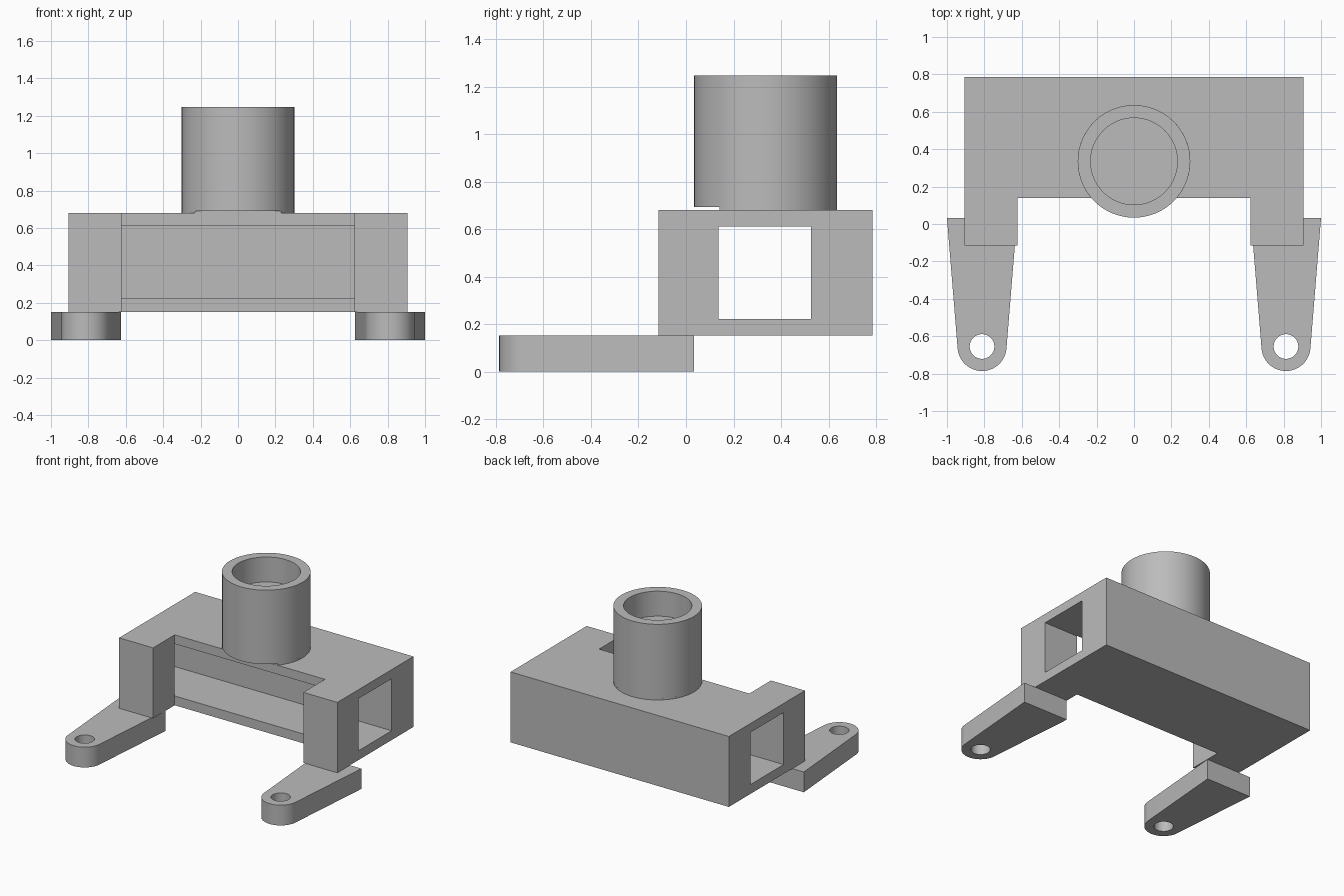
import bpy, bmesh, math

old = bpy.data.objects.get("Cube")
if old:
    bpy.data.objects.remove(old, do_unlink=True)

grey = bpy.data.materials.new("plain grey")
grey.use_nodes = True
grey.diffuse_color = (0.5, 0.5, 0.5, 1)
grey.node_tree.nodes["Principled BSDF"].inputs["Base Color"].default_value = (0.5, 0.5, 0.5, 1)


def arc(cx, cy, r, start, end, n):
    """Points along an arc, angles in radians, both ends included."""
    return [(cx + r * math.cos(start + (end - start) * i / n),
             cy + r * math.sin(start + (end - start) * i / n)) for i in range(n + 1)]


def circle(cx, cy, r, n=64):
    return arc(cx, cy, r, 0, math.tau, n)[:-1]


def prism(name, outline, z0, z1):
    """Extrude a flat outline straight up."""
    bm = bmesh.new()
    base = bm.faces.new([bm.verts.new((x, y, z0)) for x, y in outline])
    ext = bmesh.ops.extrude_face_region(bm, geom=[base])
    top = [v for v in ext["geom"] if isinstance(v, bmesh.types.BMVert)]
    bmesh.ops.translate(bm, verts=top, vec=(0, 0, z1 - z0))
    bmesh.ops.recalc_face_normals(bm, faces=bm.faces)
    mesh = bpy.data.meshes.new(name)
    bm.to_mesh(mesh)
    bm.free()
    mesh.materials.append(grey)
    obj = bpy.data.objects.new(name, mesh)
    bpy.context.collection.objects.link(obj)
    return obj


def activate(obj):
    bpy.ops.object.select_all(action='DESELECT')
    obj.select_set(True)
    bpy.context.view_layer.objects.active = obj


def cut(obj, cutter):
    """Subtract the cutter, then remove it."""
    activate(obj)
    mod = obj.modifiers.new("cut", 'BOOLEAN')
    mod.operation = 'DIFFERENCE'
    mod.solver = 'EXACT'
    mod.object = cutter
    bpy.ops.object.modifier_apply(modifier=mod.name)
    bpy.data.objects.remove(cutter, do_unlink=True)


def smooth(obj):
    activate(obj)
    bpy.ops.object.shade_smooth_by_angle(angle=math.radians(30))


# U-shaped body with a square tunnel running side to side, open at the notch
half, arm = 0.905, 0.623
front, notch, back = -0.116, 0.14, 0.785
bottom, top = 0.152, 0.68
right_side = [(arm, notch), (arm, front), (half, front), (half, back)]
body = prism("body", right_side + [(-x, y) for x, y in reversed(right_side)], bottom, top)
cut(body, prism("tunnel_cutter",
                [(-1.2, 0.137), (1.2, 0.137), (1.2, 0.527), (-1.2, 0.527)], 0.222, 0.612))

# Round socket with a shallow blind bore
cy, radius, lip = 0.335, 0.301, 0.692
socket = prism("socket", circle(0, cy, radius), lip, 1.247)
cut(socket, prism("bore_cutter", circle(0, cy, 0.232), 1.06, 1.4))
smooth(socket)

# Socket foot, present only where it rests on the body
a = math.asin((notch - cy) / radius)
smooth(prism("socket_foot", arc(0, cy, radius, a, math.pi - a, 48), top - 0.01, lip))

# Tapered mounting legs with rounded, drilled ends
for side, s in (("left", 1), ("right", -1)):
    cx, end_y, r = 0.8125, -0.655, 0.131
    tilt = 0.085
    outline = [(1.0, 0.033), (0.625, 0.033)]
    outline += arc(cx, end_y, r, math.pi + tilt, math.tau - tilt, 32)
    leg = prism(side + "_leg", [(s * x, y) for x, y in outline], 0, bottom)
    cut(leg, prism("hole_cutter", circle(s * cx, end_y, 0.066, 48), -0.1, 0.3))
    smooth(leg)
